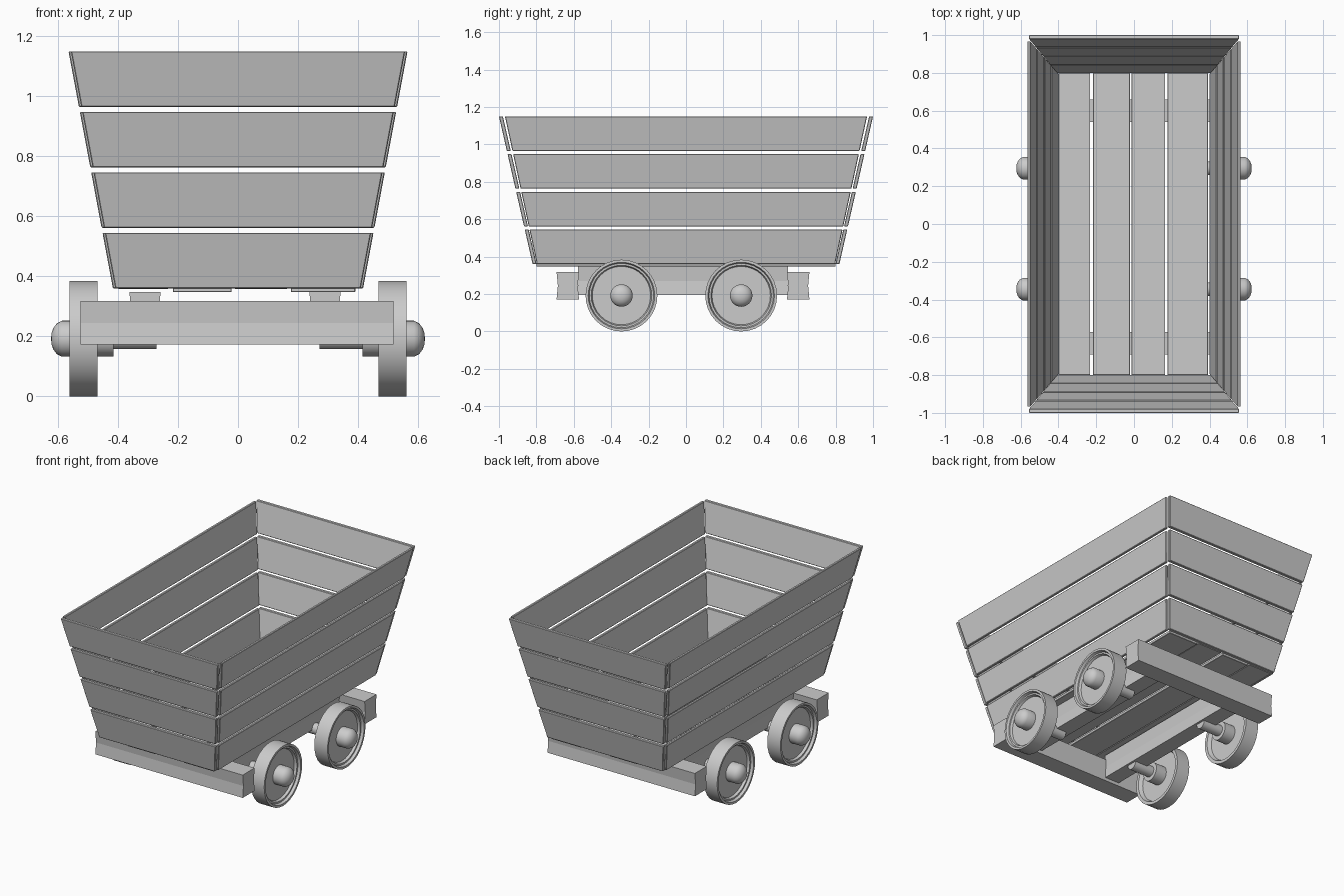
import bpy, bmesh, math
from mathutils import Vector, Matrix

if "Cube" in bpy.data.objects:
    bpy.data.objects.remove(bpy.data.objects["Cube"])


def make(name, bm, smooth=False):
    bmesh.ops.recalc_face_normals(bm, faces=bm.faces)
    me = bpy.data.meshes.new(name)
    bm.to_mesh(me)
    bm.free()
    ob = bpy.data.objects.new(name, me)
    bpy.context.collection.objects.link(ob)
    if smooth:
        bpy.context.view_layer.objects.active = ob
        ob.select_set(True)
        bpy.ops.object.shade_smooth_by_angle(angle=math.radians(35))
        ob.select_set(False)
    return ob


def loft(name, a, b, bevel=0.0):
    """Solid between two matching outlines."""
    bm = bmesh.new()
    va = [bm.verts.new(p) for p in a]
    vb = [bm.verts.new(p) for p in b]
    n = len(a)
    bm.faces.new(va[::-1])
    bm.faces.new(vb)
    for i in range(n):
        j = (i + 1) % n
        bm.faces.new((va[i], va[j], vb[j], vb[i]))
    ob = make(name, bm)
    if bevel:
        m = ob.modifiers.new("Bevel", 'BEVEL')
        m.width, m.segments = bevel, 1
    return ob


def plank_outline(z, s, axis):
    """Horizontal slice of a leaning wall plank at height z on side s."""
    t = (z - 0.36) / 0.79
    xo, yo = 0.417 + 0.148 * t, 0.82 + 0.18 * t      # outer shell of the box
    if axis == 'X':
        i, o, e = xo - 0.017, xo, 0.797 + 0.171 * t
        return [(s * i, -e, z), (s * o, -e, z), (s * o, e, z), (s * i, e, z)]
    i, o, e = yo - 0.021, yo, xo - 0.008
    return [(-e, s * i, z), (-e, s * o, z), (e, s * o, z), (e, s * i, z)]


# leaning wall planks, four courses on four sides
for k in range(4):
    z0 = 0.36 + k * 0.2017
    for s in (-1, 1):
        for axis, nm in (('X', "side_plank"), ('Y', "end_plank")):
            loft(nm, plank_outline(z0, s, axis), plank_outline(z0 + 0.185, s, axis), 0.003)


def box(name, x0, x1, y0, y1, z0, z1, bevel=0.0):
    q = [(x0, y0), (x1, y0), (x1, y1), (x0, y1)]
    return loft(name, [(x, y, z0) for x, y in q], [(x, y, z1) for x, y in q], bevel)


# floor boards, alternately a little lower
for x0, x1, z in ((-0.40, -0.232, 0.358), (-0.217, -0.022, 0.347),
                  (-0.012, 0.165, 0.358), (0.177, 0.391, 0.347)):
    box("floor_board", x0, x1, -0.80, 0.80, z, z + 0.018, 0.002)


def beam_profile(c, w, z0, z1, pinch=0.007):
    """Beam section with slightly hollow sides, as (across, z)."""
    zm = (z0 + z1) / 2
    return [(c - w, z0), (c + w, z0), (c + w - pinch, zm),
            (c + w, z1), (c - w, z1), (c - w + pinch, zm)]


# cross beams at both ends
for c in (-0.632, 0.60):
    p = beam_profile(c, 0.06, 0.172, 0.318)
    loft("cross_beam", [(-0.525, y, z) for y, z in p], [(0.518, y, z) for y, z in p])

# long beams under the floor
for c in (-0.31, 0.29):
    p = beam_profile(c, 0.052, 0.195, 0.347)
    loft("long_beam", [(x, -0.578, z) for x, z in p], [(x, 0.545, z) for x, z in p])

# wheel with hub, cap and axle stub, turned from one profile (x, radius)
PROFILE = [(0.272, 0), (0.272, 0.035), (0.415, 0.035), (0.415, 0.06), (0.492, 0.06),
           (0.492, 0.16), (0.468, 0.172), (0.468, 0.192), (0.561, 0.192), (0.561, 0.178),
           (0.545, 0.172), (0.545, 0.162), (0.53, 0.156), (0.53, 0.06), (0.587, 0.06),
           (0.604, 0.051), (0.616, 0.035), (0.622, 0.018), (0.623, 0)]
for yc in (-0.345, 0.295):
    for s in (-1, 1):
        bm = bmesh.new()
        vs = [bm.verts.new((s * x, yc + r, 0.192)) for x, r in PROFILE]
        es = [bm.edges.new(e) for e in zip(vs, vs[1:])]
        bmesh.ops.spin(bm, geom=vs + es, cent=(0, yc, 0.192), axis=(1, 0, 0),
                       angle=2 * math.pi, steps=32, use_merge=False)
        bmesh.ops.remove_doubles(bm, verts=bm.verts, dist=0.0005)
        make("wheel", bm, True)
